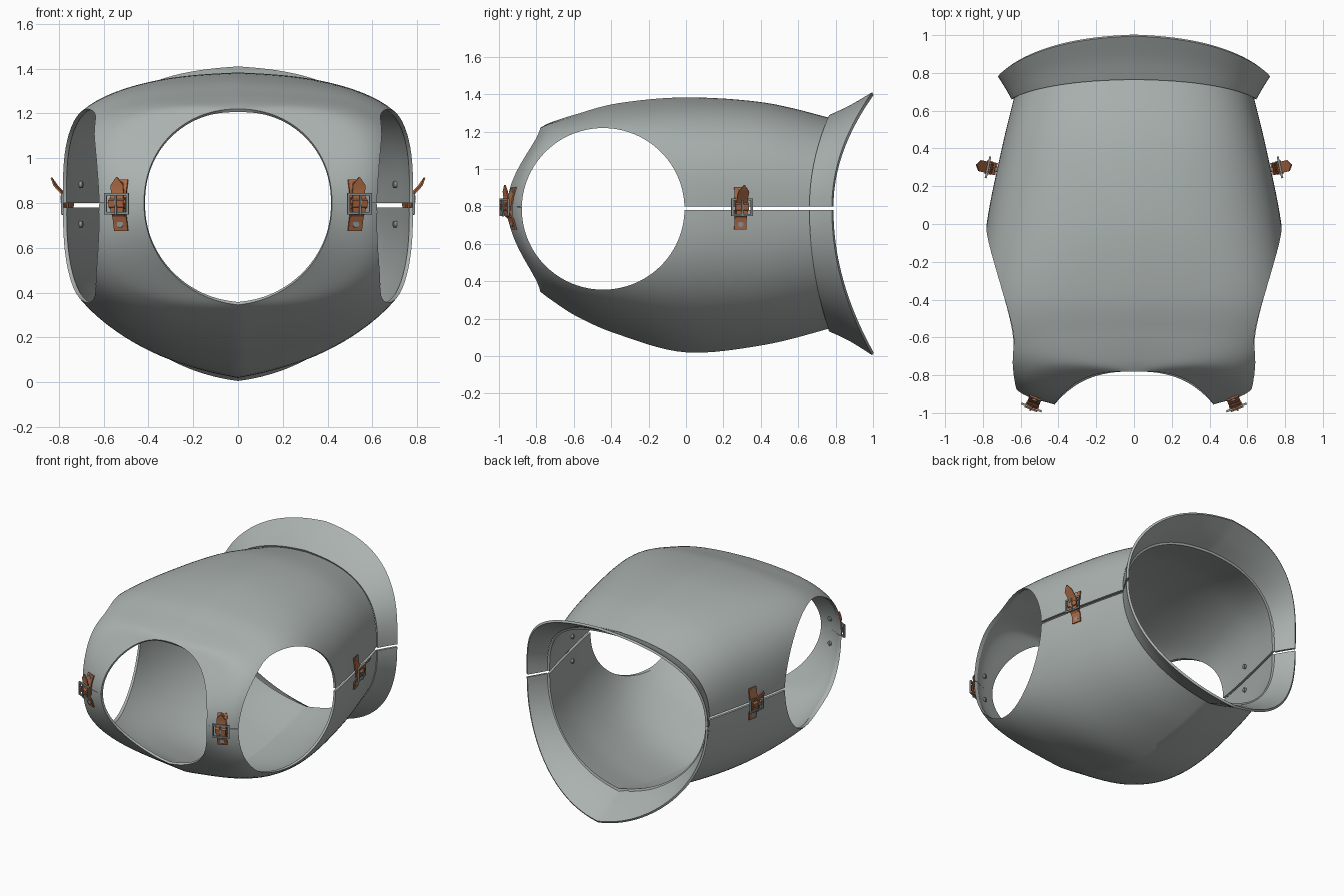
import bpy, bmesh, math
from mathutils import Vector, Matrix

if "Cube" in bpy.data.objects:
    bpy.data.objects.remove(bpy.data.objects["Cube"])


def material(name, rgb):
    m = bpy.data.materials.new(name)
    m.diffuse_color = (*rgb, 1)
    m.use_nodes = True
    m.node_tree.nodes["Principled BSDF"].inputs["Base Color"].default_value = m.diffuse_color
    return m


STEEL = material("grey steel", (0.405, 0.445, 0.43))
LEATHER = material("brown leather", (0.42, 0.145, 0.06))
METAL = material("dark buckle metal", (0.25, 0.29, 0.30))


def finish(name, bm, mat):
    me = bpy.data.meshes.new(name)
    bm.to_mesh(me)
    bm.free()
    ob = bpy.data.objects.new(name, me)
    bpy.context.collection.objects.link(ob)
    me.materials.append(mat)
    return ob


def activate(ob):
    bpy.ops.object.select_all(action='DESELECT')
    ob.select_set(True)
    bpy.context.view_layer.objects.active = ob


def smooth(ob, angle=22):
    activate(ob)
    bpy.ops.object.shade_smooth_by_angle(angle=math.radians(angle))


def apply_all(ob):
    activate(ob)
    for m in list(ob.modifiers):
        bpy.ops.object.modifier_apply(modifier=m.name)


# Smooth interpolation through the key sections
def spline(keys, steps):
    out = []
    for i in range(len(keys) - 1):
        p0, p1 = keys[max(i - 1, 0)], keys[i]
        p2, p3 = keys[i + 1], keys[min(i + 2, len(keys) - 1)]
        for s in range(steps):
            t = s / steps
            out.append([0.5 * (2 * b + (c - a) * t + (2 * a - 5 * b + 4 * c - d) * t * t
                               + (3 * b - a - 3 * c + d) * t ** 3)
                        for a, b, c, d in zip(p0, p1, p2, p3)])
    out.append(list(keys[-1]))
    return out


# One half section: half width, y at side, y at crown, crown z, squareness,
# keel share, power of the y sweep, z of the seam
def half_ring(a, ys, yt, crown, n, keel, q, base, seg=64):
    pts = []
    for j in range(seg + 1):
        t = math.pi * j / seg
        c, s = math.cos(t), max(math.sin(t), 0)
        r = (abs(c) ** n + s ** n) ** (-1 / n)
        x = a * r * c
        h = (1 - keel) * r * s + keel * (1 - abs(x) / a)
        y = yt + (ys - yt) * max(1 - h * h, 0) ** q
        pts.append(Vector((x, y, base + (crown - base) * h)))
    return pts


def shell(name, keys, steps, thick):
    bm = bmesh.new()
    rows = [[bm.verts.new(p) for p in half_ring(*k)] for k in spline(keys, steps)]
    for r, q in zip(rows, rows[1:]):
        for j in range(len(r) - 1):
            bm.faces.new((r[j], r[j + 1], q[j + 1], q[j]))
    bm.normal_update()
    bm.faces.ensure_lookup_table()
    f = bm.faces[0]
    c = f.calc_center_median()
    if f.normal.dot(Vector((c.x, 0, c.z - 0.79))) < 0:
        bmesh.ops.reverse_faces(bm, faces=bm.faces[:])
    ob = finish(name, bm, STEEL)
    m = ob.modifiers.new("thickness", 'SOLIDIFY')
    m.thickness, m.offset = thick, -1
    return ob


# Arm hole cutters
cutters = []
for sx in (-1, 1):
    bm = bmesh.new()
    bmesh.ops.create_cone(bm, cap_ends=True, segments=96, radius1=1, radius2=1, depth=0.5,
                          matrix=Matrix.Translation((sx * 0.75, -0.443, 0.787))
                          @ Matrix.Diagonal((1, 0.435, 0.432, 1))
                          @ Matrix.Rotation(math.pi / 2, 4, 'Y'))
    cut = finish("arm_hole_cutter", bm, STEEL)
    cut.hide_render = True
    cutters.append(cut)

# Body halves: waist to neck edge (half width, y side, y crown, top z, bottom z,
# squareness, lower keel, upper keel, sweep power, lower seam rise)
body = [(0.636, 0.665, 0.775, 1.272, 0.15, 2.3, 0.16, 0.04, 1, 0),
        (0.70, 0.40, 0.42, 1.355, 0.06, 2.45, 0.18, 0.05, 1, 0),
        (0.78, 0.00, 0.00, 1.383, 0.02, 2.6, 0.20, 0.06, 1, 0),
        (0.81, -0.40, -0.36, 1.352, 0.115, 3.2, 0.20, 0.07, 1, 0),
        (0.74, -0.70, -0.58, 1.295, 0.21, 3.5, 0.18, 0.07, 1.1, 0),
        (0.612, -0.885, -0.72, 1.25, 0.30, 3.6, 0.14, 0.04, 1.3, 0.017),
        (0.42, -0.955, -0.78, 1.22, 0.345, 2.1, 0.10, 0.0, 1.5, 0.019)]
# Waist flare
flare = [(0.648, 0.66, 0.765, 1.288, 0.132, 2.2, 0.16, 0.07, 1, 0),
         (0.682, 0.72, 0.875, 1.34, 0.08, 2.15, 0.14, 0.08, 1, 0),
         (0.72, 0.78, 0.995, 1.41, 0.005, 2.1, 0.12, 0.08, 1, 0)]


def pick(keys, top):
    if top:
        return [(*k[:4], k[5] + 6 * k[7], k[7], k[8], 0.80) for k in keys]
    return [(*k[:3], k[4], k[5], k[6], k[8], 0.78 + k[9]) for k in keys]


for top in (True, False):
    half = "upper" if top else "lower"
    ob = shell(half + "_body_plate", pick(body, top), 8, 0.016)
    for cut in cutters:
        m = ob.modifiers.new("arm hole", 'BOOLEAN')
        m.operation, m.solver, m.object = 'DIFFERENCE', 'EXACT', cut
    apply_all(ob)
    smooth(ob)
    ob = shell(half + "_waist_flare", pick(flare, top), 6, 0.016)
    apply_all(ob)
    smooth(ob)
for cut in cutters:
    bpy.data.objects.remove(cut)


# Strip of leather along an (out, up) path; pointed adds a tip
def strip(bm, path, width, thick, pointed=False):
    rows = []
    for i, (o, u) in enumerate(path):
        w = width * (0.04 if pointed and i == len(path) - 1 else 0.5)
        a, b = path[max(i - 1, 0)], path[min(i + 1, len(path) - 1)]
        d = Vector((b[1] - a[1], 0, -(b[0] - a[0]))).normalized() * thick
        p, across = Vector((o, 0, u)), Vector((0, w, 0))
        rows.append([bm.verts.new(p + v) for v in (-across, across, d + across, d - across)])
    for r, q in zip(rows, rows[1:]):
        for j in range(4):
            bm.faces.new((r[j], r[(j + 1) % 4], q[(j + 1) % 4], q[j]))
    bm.faces.new(rows[0][::-1])
    bm.faces.new(rows[-1])
    bmesh.ops.recalc_face_normals(bm, faces=bm.faces[:])


def bar(bm, center, size, tilt=0):
    bmesh.ops.create_cube(bm, size=1, matrix=Matrix.Translation(center)
                          @ Matrix.Rotation(tilt, 4, 'Y') @ Matrix.Diagonal((*size, 1)))


# Buckled strap in local axes: x out of the plate, y across, z up
def buckle(name, pos, angle, tip, bend):
    mat = Matrix.Translation(pos) @ Matrix.Rotation(angle, 4, 'Z')
    leather, metal = bmesh.new(), bmesh.new()
    strip(leather, [(-bend, -0.112), (0.004, -0.06), (0.022, -0.02), (0.026, 0.01)], 0.066, 0.008)
    strip(leather, [(0.014, -0.035), (0.012, 0.02), (0.006, 0.06), (-bend, 0.112)], 0.066, 0.008)
    strip(leather, [(0.018, -0.045), (0.036, -0.03), (0.042, 0.0), (0.038, 0.03),
                    (0.03 + tip * 0.35, 0.06), (0.03 + tip * 0.75, 0.09), (0.03 + tip, 0.125)],
          0.06, 0.007, True)
    strip(leather, [(0.026, -0.012), (0.05, -0.004), (0.054, 0.018), (0.03, 0.03)], 0.072, 0.006)
    # Frame and prong
    for s in (-1, 1):
        bar(metal, (0.046, s * 0.053, 0.006), (0.011, 0.011, 0.092))
        bar(metal, (0.046, 0, 0.006 + s * 0.042), (0.011, 0.115, 0.011))
    bar(metal, (0.058, 0, 0.0), (0.008, 0.009, 0.088), 0.1)
    # Rivets through strap and plate
    for u in (-0.085, 0.092):
        bmesh.ops.create_cone(metal, cap_ends=True, segments=16, radius1=0.015, radius2=0.015,
                              depth=0.046, matrix=Matrix.Translation((-0.012 - bend * 0.3, 0, u))
                              @ Matrix.Rotation(math.pi / 2, 4, 'Y'))
    for bm, part, m in ((leather, "_strap", LEATHER), (metal, "_buckle", METAL)):
        bm.transform(mat)
        smooth(finish(name + part, bm, m), 35)


for sx, side in ((1, "right"), (-1, "left")):
    tilt = math.radians(12)
    buckle(side + "_waist", (sx * 0.728, 0.29, 0.79), tilt if sx > 0 else math.pi - tilt, 0.075, 0.0)
    tilt = math.radians(-68)
    buckle(side + "_shoulder", (sx * 0.525, -0.928, 0.79), tilt if sx > 0 else math.pi - tilt, 0.01, 0.012)
